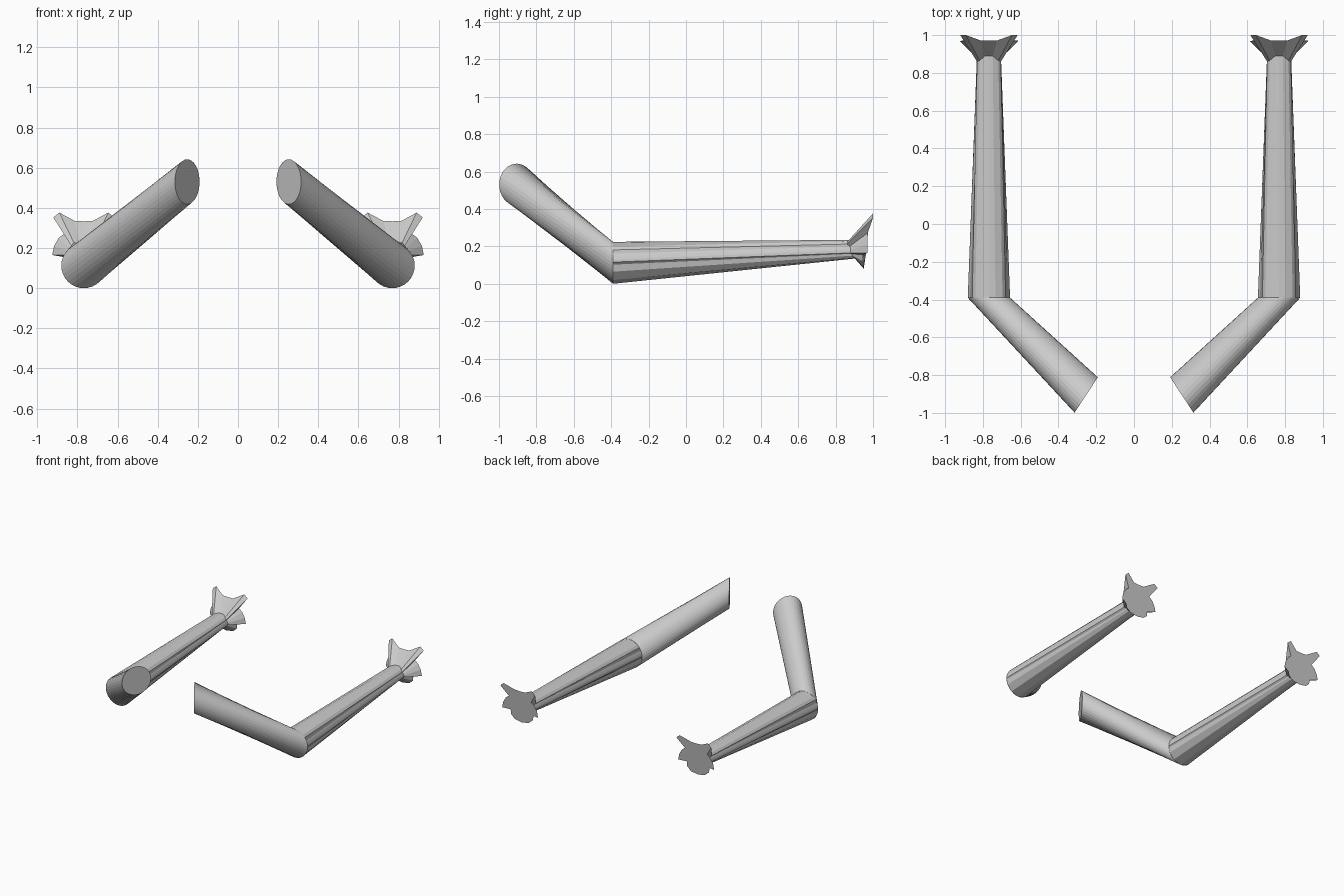
import bpy, bmesh, math
from mathutils import Vector

cube = bpy.data.objects.get("Cube")
if cube:
    bpy.data.objects.remove(cube)

grey = bpy.data.materials.new("light grey")
grey.use_nodes = True
grey.diffuse_color = (0.6, 0.6, 0.6, 1)
grey.node_tree.nodes["Principled BSDF"].inputs["Base Color"].default_value = (0.6, 0.6, 0.6, 1)

AXIS_X = 0.768   # centre line of the forearm
R = 0.112        # arm radius
ELBOW = Vector((AXIS_X, -0.39, R))
SHOULDER = Vector((0.253, -0.905, 0.53))


def loft(name, rings, cap_start=False, cap_end=False):
    """Skin a list of equal-length point rings, mirrored to the other side."""
    bm = bmesh.new()
    rows = [[bm.verts.new(p) for p in ring] for ring in rings]
    n = len(rows[0])
    for a, b in zip(rows, rows[1:]):
        for i in range(n):
            j = (i + 1) % n
            bm.faces.new((a[i], a[j], b[j], b[i]))
    if cap_start:
        bm.faces.new(rows[0][::-1])
    if cap_end:
        bm.faces.new(rows[-1])
    bmesh.ops.recalc_face_normals(bm, faces=bm.faces)
    mesh = bpy.data.meshes.new(name)
    bm.to_mesh(mesh)
    bm.free()
    mesh.materials.append(grey)
    obj = bpy.data.objects.new(name, mesh)
    bpy.context.collection.objects.link(obj)
    mod = obj.modifiers.new("Mirror", "MIRROR")
    mod.use_mirror_merge = False
    return obj


def circle(centre, across, count=32):
    """Upright circle whose horizontal diameter runs along 'across'."""
    across = Vector(across).normalized() * R
    up = Vector((0, 0, R))
    return [centre + across * math.cos(t) + up * math.sin(t)
            for t in (2 * math.pi * i / count for i in range(count))]


def full_ring(half):
    """Complete a half section of (x offset, y, z), top to bottom."""
    right = [Vector((AXIS_X + x, y, z)) for x, y, z in half]
    left = [Vector((AXIS_X - x, y, z)) for x, y, z in half[-2:0:-1]]
    return right + left


# Upper arm: slanted tube between two upright circles
loft("upper_arm", [circle(SHOULDER, (0.0625, -0.095, 0)), circle(ELBOW, (1, 0, 0))],
     cap_start=True, cap_end=True)

# Forearm: round at the elbow, lobed at the wrist
angles = (90, 72, 50, 38, 26, 18, 9, 2, -5, -25, -55, -90)
elbow = [(R * math.cos(math.radians(a)), -0.39, R + R * math.sin(math.radians(a)))
         for a in angles]
wrist = [(0, 0.89, 0.235), (0.02, 0.89, 0.235), (0.05, 0.865, 0.228),
         (0.063, 0.86, 0.212), (0.052, 0.875, 0.2), (0.058, 0.88, 0.19),
         (0.063, 0.88, 0.18), (0.064, 0.88, 0.165), (0.045, 0.885, 0.16),
         (0.045, 0.89, 0.15), (0.03, 0.9, 0.138), (0, 0.905, 0.135)]
loft("forearm", [full_ring(elbow), full_ring(wrist)])

# Hand: flared star with two upper horns, side lobes and a round lower lobe
palm = [(0, 0.972, 0.333), (0.045, 0.972, 0.335), (0.122, 1.0, 0.376),
        (0.152, 1.0, 0.352), (0.097, 0.972, 0.272), (0.125, 0.97, 0.25),
        (0.148, 0.97, 0.21), (0.157, 0.97, 0.165), (0.1, 0.945, 0.155),
        (0.095, 0.947, 0.12), (0.06, 0.95, 0.09), (0, 0.95, 0.08)]
loft("hand", [full_ring(wrist), full_ring(palm)], cap_end=True)
